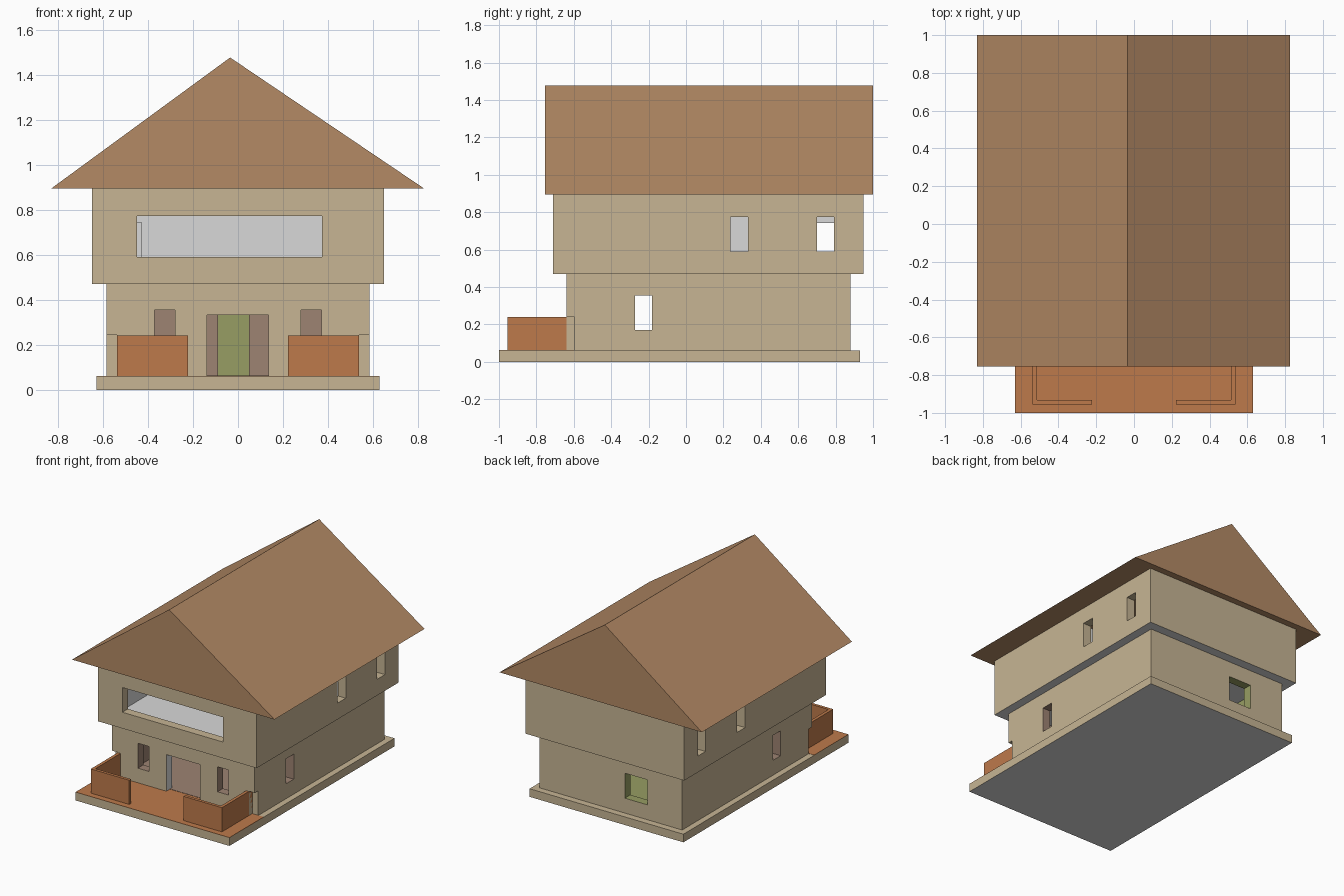
import bpy, bmesh

if "Cube" in bpy.data.objects:
    bpy.data.objects.remove(bpy.data.objects["Cube"])


def srgb(r, g, b):
    f = lambda c: c / 12.92 if c <= 0.04045 else ((c + 0.055) / 1.055) ** 2.4
    return tuple(f(c / 255) for c in (r, g, b)) + (1.0,)


PALETTE = {
    "tan_plaster": srgb(199, 181, 148),
    "brown_roof": srgb(180, 138, 101),
    "orange_terrace": srgb(190, 122, 75),
    "grey_lining": srgb(216, 216, 216),
    "mauve_room": srgb(157, 131, 114),
    "green_room": srgb(151, 157, 99),
}
TAN, ROOF, ORANGE, GREY, MAUVE, GREEN = range(6)
MATS = []
for n, c in PALETTE.items():
    m = bpy.data.materials.new(n)
    m.diffuse_color = c
    m.use_nodes = True
    m.node_tree.nodes["Principled BSDF"].inputs["Base Color"].default_value = m.diffuse_color
    MATS.append(m)


def finish(name, bm, mat):
    bmesh.ops.recalc_face_normals(bm, faces=bm.faces)
    for f in bm.faces:
        f.material_index = mat
    me = bpy.data.meshes.new(name)
    bm.to_mesh(me)
    bm.free()
    for m in MATS:
        me.materials.append(m)
    ob = bpy.data.objects.new(name, me)
    bpy.context.scene.collection.objects.link(ob)
    return ob


def prism(name, pts, y0, y1, mat):
    """Extrude an (x, z) profile along y."""
    bm = bmesh.new()
    face = bm.faces.new([bm.verts.new((x, y0, z)) for x, z in pts])
    ext = bmesh.ops.extrude_face_region(bm, geom=[face])
    for v in ext["geom"]:
        if isinstance(v, bmesh.types.BMVert):
            v.co.y = y1
    return finish(name, bm, mat)


def box(name, x0, x1, y0, y1, z0, z1, mat):
    return prism(name, [(x0, z0), (x1, z0), (x1, z1), (x0, z1)], y0, y1, mat)


def grey_underside(ob):
    for p in ob.data.polygons:
        if p.normal.z < -0.5:
            p.material_index = GREY


def cut(ob, x0, x1, y0, y1, z0, z1, mat):
    """Subtract a box; the cut faces take the cutter's colour."""
    c = box("cutter", x0, x1, y0, y1, z0, z1, mat)
    c.hide_render = True
    mod = ob.modifiers.new("cut", "BOOLEAN")
    mod.operation = "DIFFERENCE"
    mod.solver = "EXACT"
    mod.object = c
    bpy.context.view_layer.objects.active = ob
    bpy.ops.object.modifier_apply(modifier=mod.name)
    bpy.data.objects.remove(c, do_unlink=True)


# Base slab, terrace paving and room floors
slab = box("base_slab", -0.63, 0.63, -1, 0.93, 0, 0.06, TAN)
grey_underside(slab)
box("terrace_paving", -0.63, 0.63, -1, -0.60, 0.058, 0.062, ORANGE)
box("front_room_floor", -0.53, 0.53, -0.598, 0.2, 0.058, 0.063, MAUVE)
box("back_room_floor", -0.53, 0.53, 0.2, 0.83, 0.058, 0.063, GREEN)

# Lower storey: two rooms, door, windows
low = box("lower_storey", -0.585, 0.585, -0.64, 0.88, 0.06, 0.47, TAN)
cut(low, -0.52, 0.52, -0.575, 0.17, 0.05, 0.48, MAUVE)
cut(low, -0.52, 0.52, 0.235, 0.815, 0.05, 0.48, GREEN)
cut(low, -0.138, 0.135, -0.7, -0.55, 0.05, 0.333, GREY)
cut(low, -0.09, 0.05, 0.15, 0.25, 0.05, 0.34, MAUVE)
cut(low, -0.30, -0.115, 0.79, 0.95, 0.17, 0.355, GREEN)
for s in (-1, 1):
    a, b = sorted((s * 0.28, s * 0.372))
    cut(low, a, b, -0.7, -0.55, 0.17, 0.355, MAUVE)
    a, b = sorted((s * 0.5, s * 0.65))
    cut(low, a, b, -0.272, -0.183, 0.17, 0.355, MAUVE)
    # Corner notch beside the parapet
    a, b = sorted((s * 0.537, s * 0.65))
    cut(low, a, b, -0.7, -0.60, 0.05, 0.243, TAN)

# Upper storey: front room, two back rooms, doorways, windows
up = box("upper_storey", -0.65, 0.65, -0.71, 0.95, 0.47, 0.895, TAN)
grey_underside(up)
cut(up, -0.585, 0.585, -0.645, 0.0, 0.495, 0.91, GREY)
cut(up, -0.585, -0.06, 0.06, 0.885, 0.495, 0.91, GREY)
cut(up, 0.0, 0.585, 0.06, 0.885, 0.495, 0.91, GREY)
cut(up, -0.56, -0.428, -0.02, 0.08, 0.496, 0.743, GREY)
cut(up, -0.08, 0.02, 0.66, 0.83, 0.496, 0.743, GREY)
cut(up, -0.45, 0.373, -0.8, -0.62, 0.59, 0.773, TAN)
for s in (-1, 1):
    a, b = sorted((s * 0.56, s * 0.75))
    for y0, y1 in ((0.237, 0.332), (0.70, 0.79)):
        cut(up, a, b, y0, y1, 0.59, 0.775, TAN)

# Gable roof with off-centre ridge
prism("gable_roof", [(-0.83, 0.895), (0.827, 0.895), (-0.035, 1.477)], -0.755, 1.0, ROOF)

# Terrace parapets, L-shaped on each side
for s, side in ((-1, "left"), (1, "right")):
    bm = bmesh.new()
    plan = [(0.222, -0.955), (0.537, -0.955), (0.537, -0.6), (0.514, -0.6),
            (0.514, -0.933), (0.222, -0.933)]
    face = bm.faces.new([bm.verts.new((s * x, y, 0.06)) for x, y in plan])
    for v in bmesh.ops.extrude_face_region(bm, geom=[face])["geom"]:
        if isinstance(v, bmesh.types.BMVert):
            v.co.z = 0.241
    finish(side + "_parapet", bm, ORANGE)
